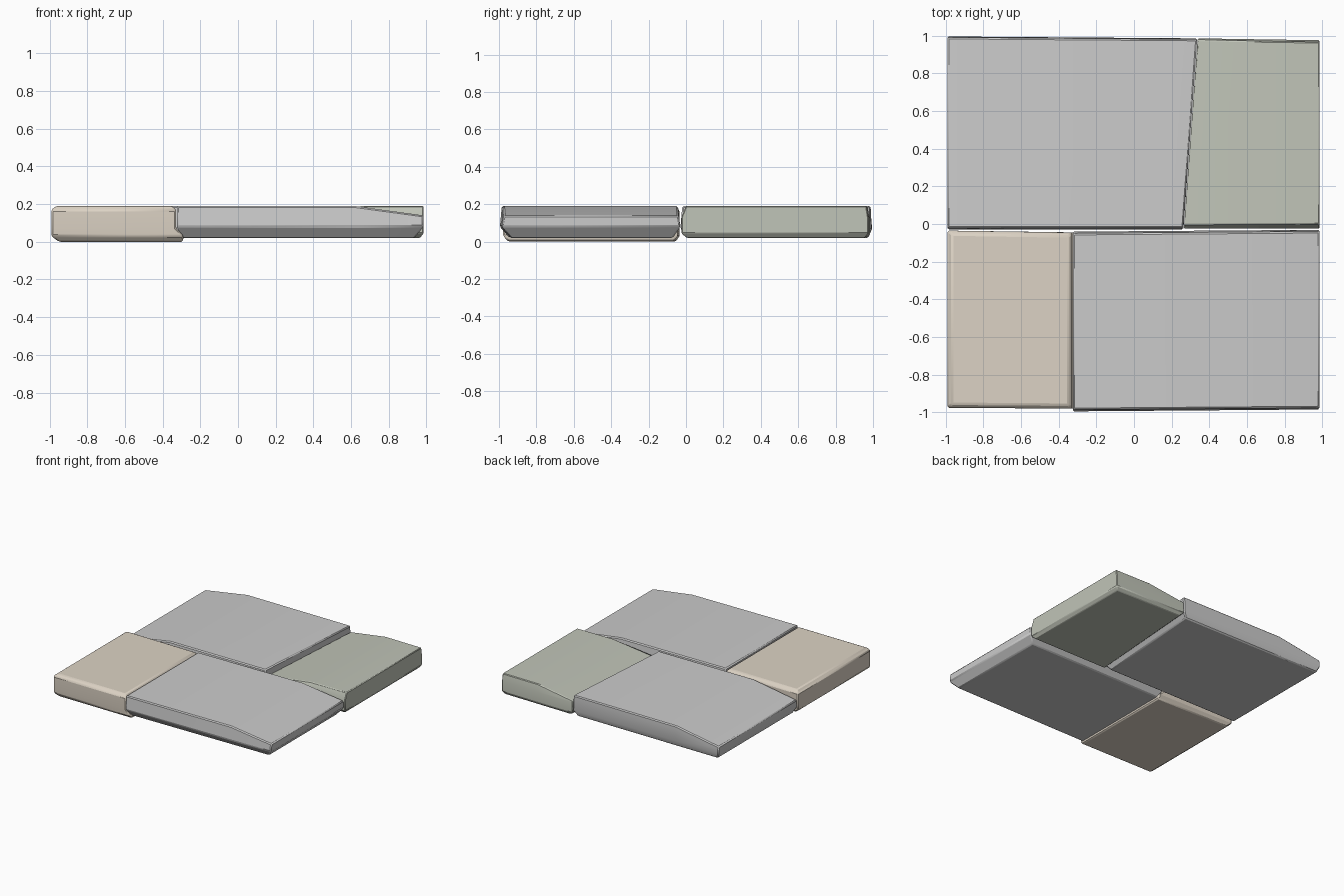
import bpy, bmesh

if "Cube" in bpy.data.objects:
    bpy.data.objects.remove(bpy.data.objects["Cube"])


def stone(name, outline, levels, crease=None, color=None):
    """Slab of four-sided rings.
    outline: corners front-left, front-right, back-right, back-left.
    levels: (z, inset front, right, back, left) from bottom to top.
    crease: (x, edge x, drop) - the top falls away from x towards edge x."""
    bm = bmesh.new()
    rings = []
    for z, f, r, b, l in levels:
        moves = ((l, f), (-r, f), (-r, -b), (l, -b))
        rings.append([bm.verts.new((x + dx, y + dy, z))
                      for (x, y), (dx, dy) in zip(outline, moves)])
    bm.faces.new(rings[0][::-1])
    bm.faces.new(rings[-1])
    for lo, hi in zip(rings, rings[1:]):
        for i in range(4):
            j = (i + 1) % 4
            bm.faces.new((lo[i], lo[j], hi[j], hi[i]))

    # worn side of the top
    if crease:
        cx, ex, drop = crease
        bmesh.ops.bisect_plane(bm, geom=bm.verts[:] + bm.edges[:] + bm.faces[:],
                               plane_co=(cx, 0, 0), plane_no=(1, 0, 0))
        for v in bm.verts:
            t = (v.co.x - cx) / (ex - cx)
            if v.co.z > 0.17 and t > 0:
                v.co.z -= drop * min(t, 1)
    bmesh.ops.recalc_face_normals(bm, faces=bm.faces[:])

    me = bpy.data.meshes.new(name)
    bm.to_mesh(me)
    bm.free()
    ob = bpy.data.objects.new(name, me)
    bpy.context.collection.objects.link(ob)
    if color:
        mat = bpy.data.materials.new(name + "_color")
        mat.diffuse_color = (*color, 1)
        mat.use_nodes = True
        mat.node_tree.nodes["Principled BSDF"].inputs["Base Color"].default_value = mat.diffuse_color
        me.materials.append(mat)

    # chipped edges
    bev = ob.modifiers.new("edge_chamfer", 'BEVEL')
    bev.width = 0.008
    bev.segments = 1
    bev.limit_method = 'ANGLE'
    bev.angle_limit = 0.6
    bpy.ops.object.select_all(action='DESELECT')
    ob.select_set(True)
    bpy.context.view_layer.objects.active = ob
    bpy.ops.object.shade_smooth_by_angle(angle=0.52)
    return ob


# large stones, worn on their outer end
stone("large_stone_back",
      [(-0.99, -0.03), (0.262, -0.03), (0.335, 0.985), (-0.99, 0.995)],
      [(0.02, 0.04, 0.03, 0.02, 0.02), (0.07, 0, 0, 0, 0), (0.19, 0.01, 0, 0.005, 0)],
      crease=(-0.6, -0.99, 0.065))
stone("large_stone_front",
      [(-0.325, -0.995), (0.985, -0.985), (0.985, -0.03), (-0.325, -0.04)],
      [(0.02, 0.05, 0.05, 0.04, 0.03), (0.08, 0, 0, 0, 0), (0.19, 0.01, 0, 0.01, 0)],
      crease=(0.62, 0.98, 0.05))

# greenish small stone, worn beside the large one
stone("small_stone_back",
      [(0.265, -0.025), (0.985, -0.025), (0.985, 0.975), (0.338, 0.985)],
      [(0.02, 0.03, 0.02, 0.02, 0.03), (0.045, 0, 0, 0, 0),
       (0.13, 0, 0, 0, 0), (0.19, 0.025, 0, 0.01, 0)],
      crease=(0.66, 0.3, 0.055), color=(0.53, 0.555, 0.48))

# brownish small stone, with a wider foot on the inner side
stone("small_stone_front",
      [(-0.99, -0.975), (-0.328, -0.98), (-0.328, -0.045), (-0.99, -0.035)],
      [(0.0, 0.03, -0.035, 0.02, 0.04), (0.03, 0.003, -0.04, 0, 0),
       (0.07, 0, 0, 0, 0), (0.17, 0, 0, 0, 0), (0.19, 0.02, 0.02, 0.02, 0.025)],
      color=(0.72, 0.65, 0.555))
